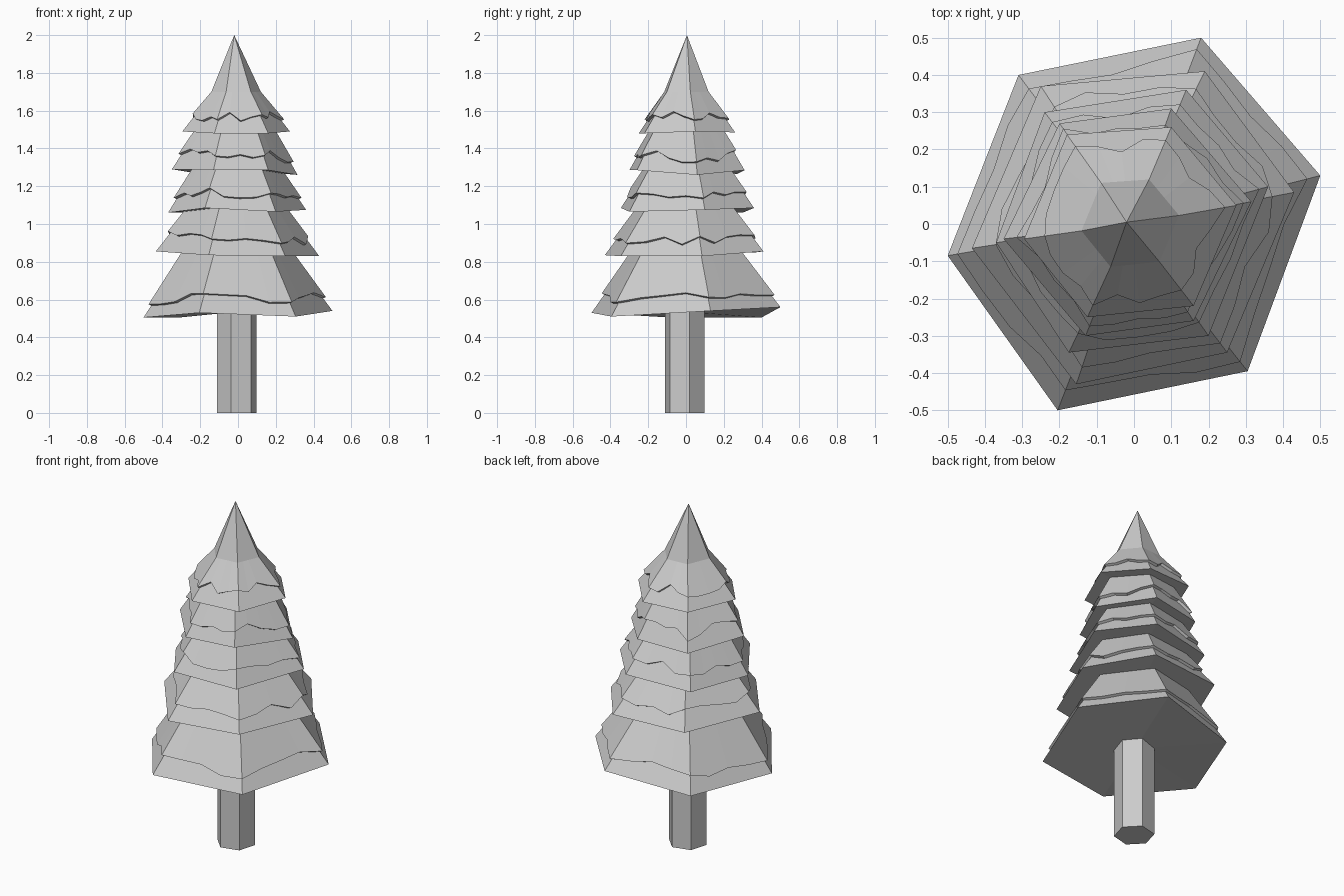
import bpy, bmesh, random
from math import cos, sin, radians
from mathutils import Vector

if "Cube" in bpy.data.objects:
    bpy.data.objects.remove(bpy.data.objects["Cube"])

random.seed(4)
AXIS = Vector((-0.01, 0.0, 0.0))
SEG = 4  # snow-edge segments per side

# Each tier: six rim corners (x, y, z), then top height and top scale
TIERS = [
    ([(.50, .13, .54), (.18, .50, .56), (-.31, .40, .505),
      (-.50, -.085, .505), (-.205, -.50, .53), (.305, -.395, .51)], .88, .55),
    ([(.43, .085, .83), (.19, .41, .855), (-.25, .37, .85),
      (-.435, -.065, .855), (-.155, -.43, .835), (.25, -.345, .83)], 1.11, .57),
    ([(.36, .10, 1.075), (.14, .36, 1.085), (-.24, .30, 1.06),
      (-.37, -.05, 1.06), (-.175, -.345, 1.085), (.20, -.30, 1.065)], 1.32, .60),
    ([(.315, .06, 1.26), (.10, .31, 1.285), (-.20, .27, 1.265),
      (-.35, -.04, 1.29), (-.13, -.30, 1.285), (.16, -.26, 1.285)], 1.53, .58),
    ([(.275, .05, 1.49), (.10, .26, 1.485), (-.18, .24, 1.49),
      (-.295, -.04, 1.49), (-.125, -.25, 1.48), (.16, -.22, 1.48)], 1.70, .46),
]


def loft(name, rings, bottom, top):
    """Bridge equal rings; close each end with a fan to a point (None = open)."""
    bm = bmesh.new()
    rows = [[bm.verts.new(p) for p in r] for r in rings]
    n = len(rows[0])
    for a, b in zip(rows, rows[1:]):
        for i in range(n):
            j = (i + 1) % n
            bm.faces.new((a[i], a[j], b[j], b[i]))
    for row, tip, flip in ((rows[0], bottom, True), (rows[-1], top, False)):
        if tip is None:
            continue
        v = bm.verts.new(tip)
        for i in range(n):
            j = (i + 1) % n
            bm.faces.new((row[j], row[i], v) if flip else (row[i], row[j], v))
    bmesh.ops.recalc_face_normals(bm, faces=bm.faces)
    me = bpy.data.meshes.new(name)
    bm.to_mesh(me)
    bm.free()
    ob = bpy.data.objects.new(name, me)
    bpy.context.collection.objects.link(ob)
    return ob


def shrink(p, s, z):
    return Vector((AXIS.x + (p.x - AXIS.x) * s, AXIS.y + (p.y - AXIS.y) * s, z))


def outward(p, d):
    r = Vector((p.x - AXIS.x, p.y - AXIS.y, 0)).normalized()
    return p + r * d + Vector((0, 0, d * 0.4))


for k, (corners, ztop, scale) in enumerate(TIERS, 1):
    last = k == len(TIERS)
    rim = [Vector(c) for c in corners]
    zmean = sum(p.z for p in rim) / 6

    # foliage tier
    inner = [shrink(p, scale - .04, ztop) for p in rim]
    tip = Vector((-.02, .005, 1.97 if last else ztop))
    loft(f"foliage_tier_{k}", [rim, inner], (AXIS.x, AXIS.y, zmean + .01), tip)

    # snow sheet with a ragged lower lip
    lip_in, lip_out, crown = [], [], []
    for i in range(6):
        for s in range(SEG):
            f = s / SEG
            low = rim[i].lerp(rim[(i + 1) % 6], f)
            high = inner[i].lerp(inner[(i + 1) % 6], f)
            t = random.uniform(.055, .105) / (ztop - low.z)
            p = low.lerp(high, t)
            lip_in.append(outward(p, -.01))
            lip_out.append(outward(p, .015))
            crown.append(shrink(low, scale, ztop))
    snow_tip = Vector((-.02, .005, 2.0 if last else ztop))
    loft(f"snow_tier_{k}", [lip_in, lip_out, crown], None, snow_tip)

# trunk
def hexagon(r, z):
    return [Vector((-.007 + r * cos(radians(14 + 60 * i)),
                    -.007 + r * sin(radians(14 + 60 * i)), z)) for i in range(6)]

loft("trunk", [hexagon(.108, 0), hexagon(.108, .56)], (-.007, -.007, 0), (-.007, -.007, .56))
